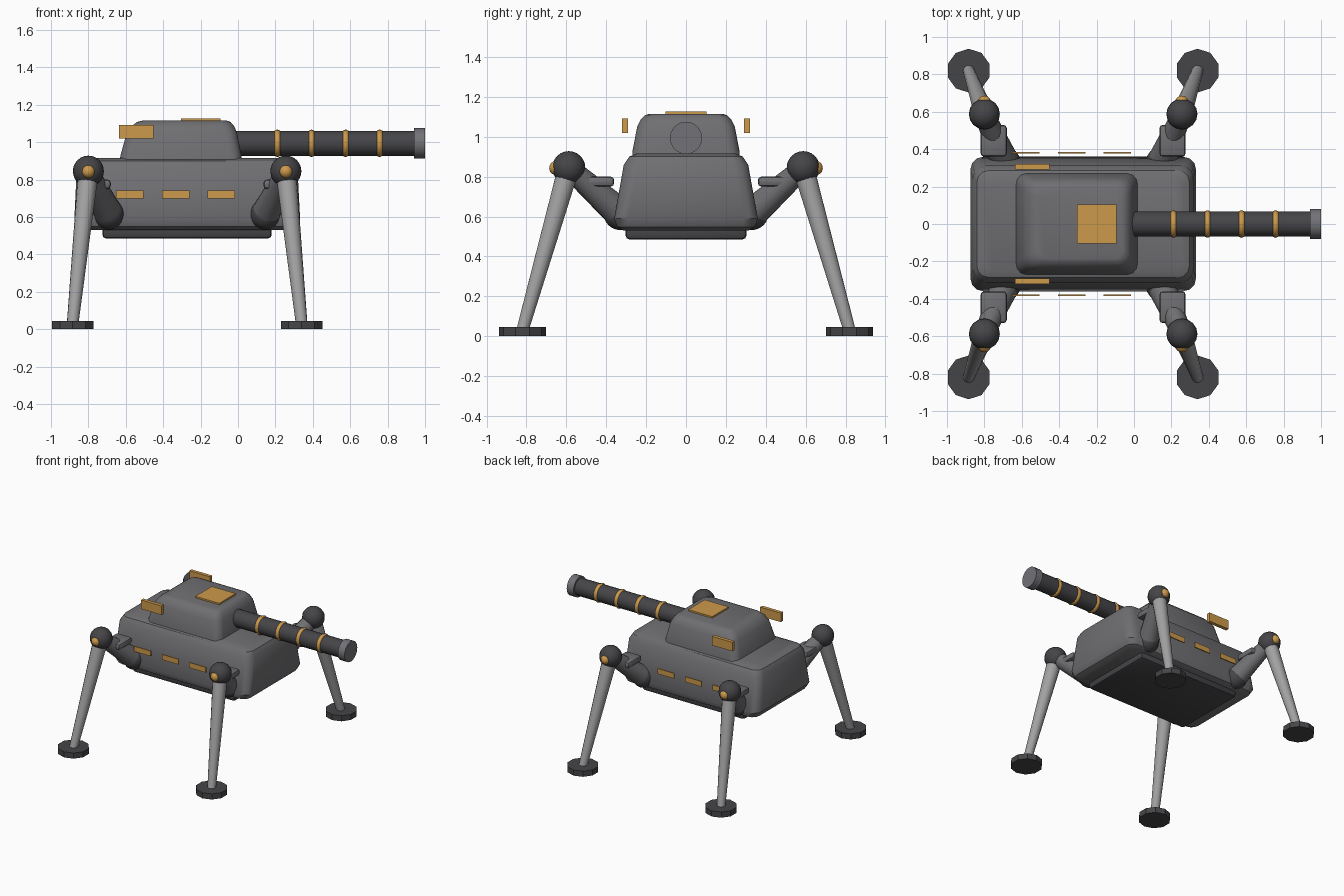
import bpy, bmesh, math
from mathutils import Vector

if "Cube" in bpy.data.objects:
    bpy.data.objects.remove(bpy.data.objects["Cube"])


def material(name, r, g, b):
    m = bpy.data.materials.new(name)
    m.diffuse_color = (r, g, b, 1)
    m.use_nodes = True
    m.node_tree.nodes["Principled BSDF"].inputs["Base Color"].default_value = m.diffuse_color
    return m


ARMOUR = material("armour grey", 0.16, 0.16, 0.17)
DARK = material("dark metal", 0.06, 0.06, 0.066)
STEEL = material("light steel", 0.36, 0.36, 0.365)
AMBER = material("amber", 0.61, 0.32, 0.07)
MUZZLE = material("muzzle grey", 0.17, 0.17, 0.185)


def finish(bm, name, mat, angle=35):
    bmesh.ops.recalc_face_normals(bm, faces=bm.faces[:])
    me = bpy.data.meshes.new(name)
    bm.to_mesh(me)
    bm.free()
    ob = bpy.data.objects.new(name, me)
    bpy.context.collection.objects.link(ob)
    me.materials.append(mat)
    bpy.ops.object.select_all(action='DESELECT')
    ob.select_set(True)
    bpy.context.view_layer.objects.active = ob
    if angle:
        bpy.ops.object.shade_smooth_by_angle(angle=math.radians(angle))
    return ob


def box(name, mat, x, y, z, bevel=0):
    """Box from (min, max) ranges with optional rounded edges."""
    bm = bmesh.new()
    bmesh.ops.create_cube(bm, size=1)
    for v in bm.verts:
        v.co = [(r[0] + r[1]) / 2 + c * (r[1] - r[0]) for c, r in zip(v.co, (x, y, z))]
    if bevel:
        bmesh.ops.bevel(bm, geom=bm.edges[:], offset=bevel, segments=2,
                        profile=0.5, affect='EDGES')
    return finish(bm, name, mat, 40 if bevel else 0)


def rod(name, mat, a, b, r1, r2, sides=16, angle=35):
    """Tapered cylinder between two points."""
    a, b = Vector(a), Vector(b)
    bm = bmesh.new()
    bmesh.ops.create_cone(bm, cap_ends=True, segments=sides, radius1=r1,
                          radius2=r2, depth=(b - a).length)
    rot = Vector((0, 0, 1)).rotation_difference(b - a).to_matrix()
    for v in bm.verts:
        v.co = rot @ v.co + (a + b) / 2
    return finish(bm, name, mat, angle)


def ball(name, mat, c, r):
    bm = bmesh.new()
    bmesh.ops.create_uvsphere(bm, u_segments=16, v_segments=12, radius=r)
    bmesh.ops.translate(bm, verts=bm.verts[:], vec=c)
    return finish(bm, name, mat, 60)


def loft(name, mat, sections):
    """Stack of rounded rectangles: (z, x_min, x_max, half_width, corner)."""
    bm = bmesh.new()
    rings = []
    for z, x0, x1, w, c in sections:
        ring = []
        for k, (cx, cy) in enumerate(((x1 - c, w - c), (x0 + c, w - c),
                                      (x0 + c, c - w), (x1 - c, c - w))):
            for i in range(4):
                t = math.pi / 2 * (k + i / 3)
                ring.append(bm.verts.new((cx + c * math.cos(t), cy + c * math.sin(t), z)))
        rings.append(ring)
    for lo, hi in zip(rings, rings[1:]):
        for i in range(16):
            j = (i + 1) % 16
            bm.faces.new((lo[i], lo[j], hi[j], hi[i]))
    bm.faces.new(rings[0])
    bm.faces.new(rings[-1])
    return finish(bm, name, mat, 32)


# Hull and belly plate
loft("hull", ARMOUR, [(0.53, -0.81, 0.27, 0.315, 0.05), (0.548, -0.85, 0.31, 0.345, 0.06),
                      (0.59, -0.875, 0.332, 0.36, 0.07), (0.86, -0.862, 0.318, 0.312, 0.07),
                      (0.90, -0.84, 0.296, 0.285, 0.06), (0.915, -0.80, 0.26, 0.25, 0.05)])
box("belly_plate", DARK, (-0.725, 0.18), (-0.303, 0.303), (0.485, 0.56), 0.02)

# Turret
loft("turret", ARMOUR, [(0.90, -0.633, 0.02, 0.27, 0.05), (0.93, -0.628, 0.018, 0.268, 0.06),
                        (1.05, -0.595, -0.005, 0.245, 0.06), (1.085, -0.57, -0.02, 0.228, 0.06),
                        (1.108, -0.54, -0.04, 0.205, 0.05), (1.115, -0.51, -0.06, 0.185, 0.04)])
box("turret_hatch", AMBER, (-0.305, -0.093), (-0.104, 0.104), (1.111, 1.127))

# Gun
GUN_Z = 0.994
rod("gun_barrel", DARK, (-0.04, 0, GUN_Z), (0.96, 0, GUN_Z), 0.067, 0.067, 20)
rod("gun_muzzle", MUZZLE, (0.94, 0, GUN_Z), (1.0, 0, GUN_Z), 0.081, 0.081, 20)
for i in range(4):
    bpy.ops.mesh.primitive_torus_add(location=(0.211 + i * 0.182, 0, GUN_Z),
                                     rotation=(0, math.pi / 2, 0), major_segments=20,
                                     minor_segments=8, major_radius=0.054, minor_radius=0.02)
    ring = bpy.context.object
    ring.name = f"gun_ring_{i + 1}"
    ring.data.materials.append(AMBER)
    bpy.ops.object.shade_smooth_by_angle(angle=math.radians(50))

# Side plates and marker strips
for s, side in ((-1, "front"), (1, "back")):
    box(f"turret_side_plate_{side}", AMBER, (-0.635, -0.453),
        sorted((s * 0.292, s * 0.32)), (1.02, 1.092))
    for i, x in enumerate((-0.578, -0.332, -0.09)):
        box(f"hull_strip_{side}_{i + 1}", AMBER, (x - 0.073, x + 0.073),
            sorted((s * 0.376, s * 0.385)), (0.70, 0.742))

# Four legs, mirrored about the hull centre
CX = -0.272
for sx, end in ((-1, "left"), (1, "right")):
    for sy, side in ((-1, "front"), (1, "back")):
        tag = f"{side}_{end}"

        def at(dx, y, z):
            return (CX + sx * dx, sy * y, z)

        hip, knee, foot = at(0.418, 0.33, 0.615), at(0.528, 0.588, 0.845), at(0.612, 0.82, 0.03)
        ball(f"hip_{tag}", DARK, hip, 0.083)
        rod(f"upper_leg_{tag}", ARMOUR, hip, knee, 0.078, 0.052)
        bx = CX + sx * 0.478
        box(f"leg_actuator_{tag}", ARMOUR, (bx - 0.07, bx + 0.07),
            sorted((sy * 0.36, sy * 0.53)), (0.75, 0.80), 0.018)
        ball(f"knee_{tag}", DARK, knee, 0.083)
        ball(f"knee_cap_{tag}", AMBER, at(0.528, 0.65, 0.843), 0.036)
        rod(f"lower_leg_{tag}", STEEL, knee, foot, 0.055, 0.031, 14)
        rod(f"foot_{tag}", DARK, at(0.612, 0.82, 0), at(0.612, 0.82, 0.045),
            0.117, 0.117, 10, 0)
